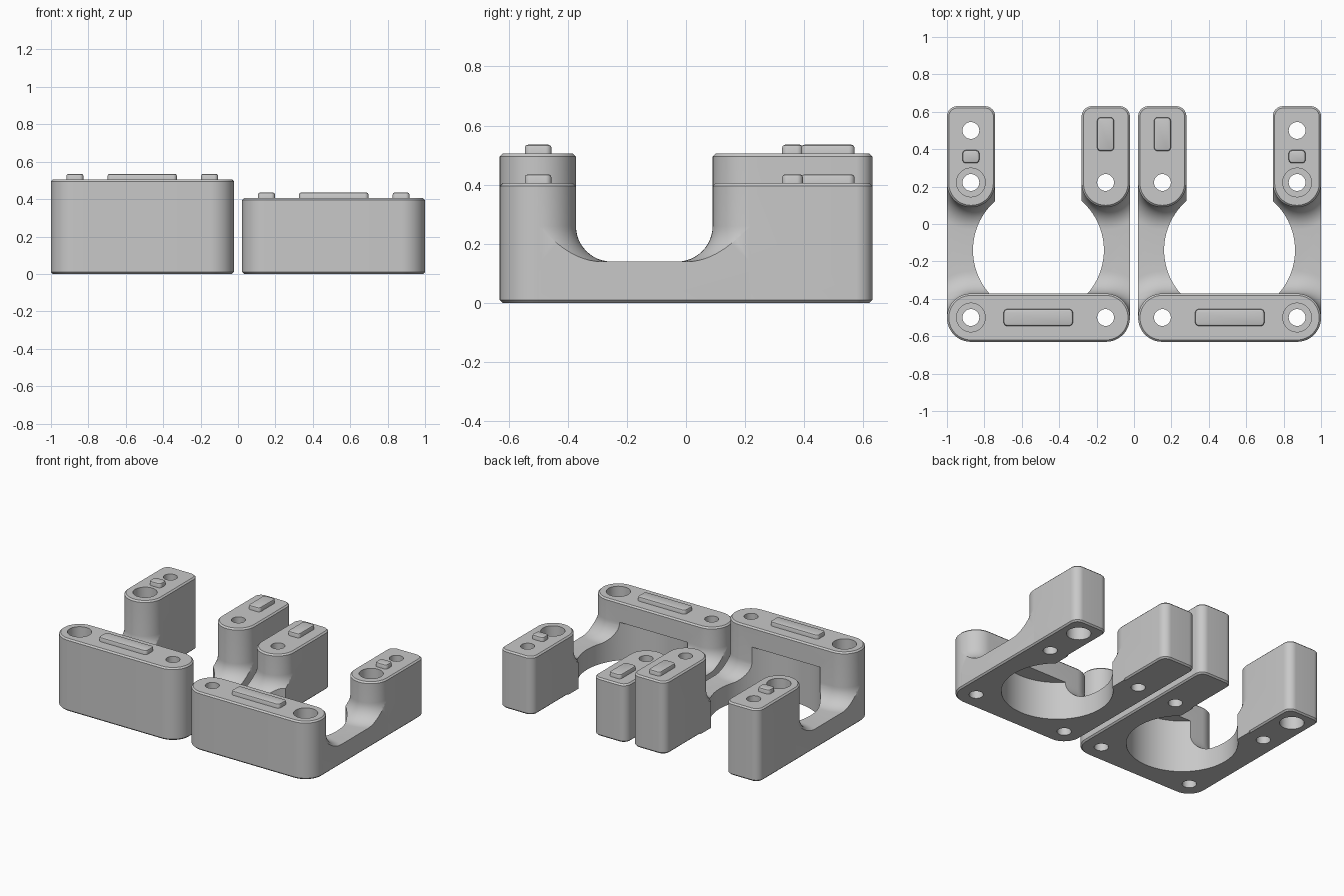
import bpy, bmesh, math

cube = bpy.data.objects.get("Cube")
if cube:
    bpy.data.objects.remove(cube, do_unlink=True)

gray = bpy.data.materials.new("matte_gray")
gray.use_nodes = True
gray.diffuse_color = (0.58, 0.58, 0.58, 1)
gray.node_tree.nodes["Principled BSDF"].inputs["Base Color"].default_value = (0.58, 0.58, 0.58, 1)

FLARE = 0.12      # radius of the fillet at the foot of the posts
PLATE = 0.14      # thickness of the low arms
EDGE = 0.01       # small chamfer on outer edges


def loft(name, rings):
    """Closed solid through rings of equal length."""
    bm = bmesh.new()
    loops = [[bm.verts.new(p) for p in ring] for ring in rings]
    n = len(loops[0])
    for a, b in zip(loops, loops[1:]):
        for i in range(n):
            j = (i + 1) % n
            bm.faces.new((a[i], a[j], b[j], b[i]))
    bm.faces.new(loops[0][::-1])
    bm.faces.new(loops[-1])
    bmesh.ops.recalc_face_normals(bm, faces=bm.faces)
    mesh = bpy.data.meshes.new(name)
    bm.to_mesh(mesh)
    bm.free()
    mesh.materials.append(gray)
    obj = bpy.data.objects.new(name, mesh)
    bpy.context.collection.objects.link(obj)
    return obj


def rounded(name, x0, x1, y0, y1, r_front, r_back, levels, steps=12):
    """Rounded rectangle lofted through (z, outward offset) levels."""
    x0, x1 = min(x0, x1), max(x0, x1)
    corners = [(x1 - r_back, y1 - r_back, r_back), (x0 + r_back, y1 - r_back, r_back),
               (x0 + r_front, y0 + r_front, r_front), (x1 - r_front, y0 + r_front, r_front)]
    rings = []
    for z, off in levels:
        ring = []
        for quarter, (cx, cy, r) in enumerate(corners):
            for i in range(steps + 1):
                a = math.pi / 2 * (quarter + i / steps)
                ring.append((cx + (r + off) * math.cos(a), cy + (r + off) * math.sin(a), z))
        rings.append(ring)
    return loft(name, rings)


def box(x0, x1, y0, y1, z0, z1):
    x0, x1 = min(x0, x1), max(x0, x1)
    return loft("cutter", [[(x0, y0, z), (x1, y0, z), (x1, y1, z), (x0, y1, z)]
                           for z in (z0, z1)])


def cylinder(x, y, r, z0, z1, n=32):
    angles = [2 * math.pi * i / n for i in range(n)]
    return loft("cutter", [[(x + r * math.cos(a), y + r * math.sin(a), z) for a in angles]
                           for z in (z0, z1)])


def combine(body, other, operation):
    mod = body.modifiers.new("join", "BOOLEAN")
    mod.operation, mod.solver, mod.object = operation, "MANIFOLD", other
    bpy.context.view_layer.objects.active = body
    bpy.ops.object.modifier_apply(modifier=mod.name)
    bpy.data.objects.remove(other, do_unlink=True)


def smooth(obj):
    bpy.ops.object.select_all(action="DESELECT")
    obj.select_set(True)
    bpy.context.view_layer.objects.active = obj
    bpy.ops.object.shade_smooth_by_angle(angle=math.radians(30))


def add_post(body, x0, x1, y0, y1, r_front, r_back, h, foot_y0, foot_y1):
    """Upright post plus a concave foot kept within the post's width."""
    combine(body, rounded("post", x0, x1, y0, y1, r_front, r_back,
                          [(0, -EDGE), (EDGE, 0), (h - EDGE, 0), (h, -EDGE)]), "UNION")
    levels = [(PLATE - 0.03, FLARE)]
    for i in range(13):
        a = math.pi / 2 * i / 12
        levels.append((PLATE + FLARE * (1 - math.cos(a)), FLARE * (1 - math.sin(a))))
    levels.append((PLATE + FLARE + 0.02, -0.02))
    foot = rounded("foot", x0, x1, y0, y1, r_front, r_back, levels)
    combine(foot, box(x0, x1, foot_y0, foot_y1, 0, 0.4), "INTERSECT")
    combine(body, foot, "UNION")


def pad(name, x, y, w, d, h):
    """Raised key with softened top edge."""
    levels = [(h - 0.01, 0), (h + 0.02, 0), (h + 0.027, -0.003), (h + 0.03, -0.01)]
    smooth(rounded(name, x - w / 2, x + w / 2, y - d / 2, y + d / 2, 0.02, 0.02, levels))


def bracket(side, s, h):
    outer, inner = s * 0.872, s * 0.152
    # Low arms with the gap between the rear posts
    body = rounded(side + "_bracket", s * 0.022, s, -0.52, 0.245, 0.03, 0.03,
                   [(0, -EDGE), (EDGE, 0), (PLATE, 0)])
    combine(body, box(s * 0.28, s * 0.742, 0, 0.4, -0.1, 0.3), "DIFFERENCE")
    # Front bar and the two rear posts, flaring into the arms
    add_post(body, s * 0.022, s, -0.63, -0.372, 0.128, 0.128, h, -0.5, -0.1)
    for x0, x1 in ((0.742, 1), (0.022, 0.28)):
        add_post(body, s * x0, s * x1, 0.09, 0.63, 0.128, 0.055, h, -0.1, 0.22)
    # Large round opening, closed above inside the front bar
    combine(body, cylinder(s * 0.511, -0.14, 0.35, -0.1, h - 0.14, 96), "DIFFERENCE")
    # Screw holes
    for x, y in ((outer, -0.5), (inner, -0.5), (outer, 0.222), (inner, 0.222), (outer, 0.5)):
        combine(body, cylinder(x, y, 0.045, -0.1, 0.7), "DIFFERENCE")
    # Counterbores: two from above, one from below
    for y, z0, z1 in ((-0.5, h - 0.1, 0.7), (0.222, h - 0.1, 0.7), (0.5, -0.1, 0.1)):
        combine(body, cylinder(outer, y, 0.077, z0, z1), "DIFFERENCE")
    smooth(body)
    # Raised keys on top
    pad(side + "_bar_key", s * 0.512, -0.5, 0.37, 0.09, h)
    pad(side + "_outer_key", outer, 0.36, 0.09, 0.07, h)
    pad(side + "_inner_key", inner, 0.48, 0.09, 0.18, h)


bracket("right", -1, 0.505)
bracket("left", 1, 0.405)
